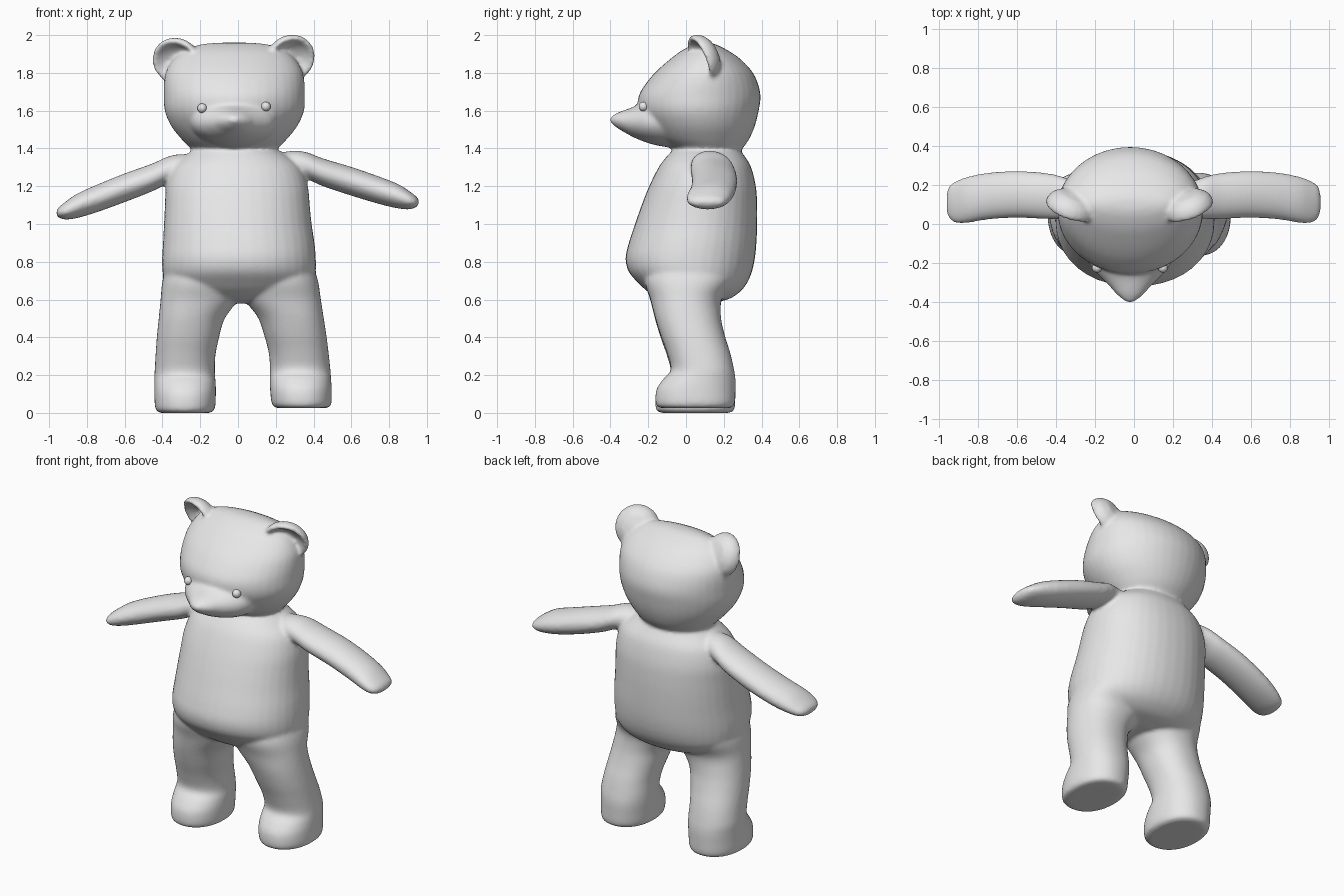
import bpy, bmesh, math
from mathutils import Vector

if "Cube" in bpy.data.objects:
    bpy.data.objects.remove(bpy.data.objects["Cube"])

grey = bpy.data.materials.new("plain_grey")
grey.diffuse_color = (0.8, 0.8, 0.8, 1)
grey.use_nodes = True
grey.node_tree.nodes["Principled BSDF"].inputs["Base Color"].default_value = grey.diffuse_color


def finish(bm, name):
    bmesh.ops.recalc_face_normals(bm, faces=bm.faces)
    me = bpy.data.meshes.new(name)
    bm.to_mesh(me)
    bm.free()
    ob = bpy.data.objects.new(name, me)
    bpy.context.collection.objects.link(ob)
    me.materials.append(grey)
    me.shade_smooth()
    return ob


def catmull(a, b, c, d, t):
    return [0.5 * (2*q + (r-p)*t + (2*p-5*q+4*r-s)*t*t + (3*q-p-3*r+s)*t**3)
            for p, q, r, s in zip(a, b, c, d)]


def loft(name, rings, axis="z", power=2.0, n=40, steps=4):
    """Rings are (position on axis, u min, u max, v min, v max)."""
    fine = []
    for i in range(len(rings) - 1):
        a, b, c = rings[max(i-1, 0)], rings[i], rings[i+1]
        d = rings[min(i+2, len(rings)-1)]
        fine += [catmull(a, b, c, d, k / steps) for k in range(steps)]
    fine.append(rings[-1])
    bm = bmesh.new()
    loops = []
    for p, u0, u1, v0, v1 in fine:
        loop = []
        for k in range(n):
            c, s = math.cos(2*math.pi*k/n), math.sin(2*math.pi*k/n)
            u = (u0+u1)/2 + (u1-u0)/2 * math.copysign(abs(c)**(2/power), c)
            v = (v0+v1)/2 + (v1-v0)/2 * math.copysign(abs(s)**(2/power), s)
            co = {"z": (u, v, p), "y": (u, p, v), "x": (p, u, v)}[axis]
            loop.append(bm.verts.new(co))
        loops.append(loop)
    for a, b in zip(loops, loops[1:]):
        for k in range(n):
            bm.faces.new((a[k], a[(k+1) % n], b[(k+1) % n], b[k]))
    bm.faces.new(loops[0])
    bm.faces.new(loops[-1])
    return finish(bm, name)


# Torso
parts = [loft("torso", [
    (.58, -.10, .12, -.05, .12), (.60, -.25, .27, -.13, .22),
    (.64, -.34, .36, -.20, .285), (.69, -.385, .40, -.255, .325),
    (.75, -.40, .412, -.305, .35), (.82, -.402, .412, -.32, .365),
    (.90, -.397, .405, -.303, .373), (1.0, -.392, .39, -.27, .377),
    (1.1, -.387, .38, -.235, .377), (1.2, -.38, .37, -.195, .37),
    (1.3, -.345, .335, -.145, .345), (1.36, -.28, .265, -.10, .31),
    (1.40, -.23, .20, -.06, .28), (1.44, -.20, .17, -.03, .25)], power=2.15)]

# Head and muzzle
parts.append(loft("head", [
    (1.36, -.20, .17, 0, .27), (1.40, -.25, .21, -.07, .30),
    (1.45, -.30, .26, -.15, .335), (1.52, -.355, .315, -.21, .365),
    (1.60, -.388, .35, -.25, .385), (1.68, -.393, .354, -.25, .395),
    (1.76, -.391, .351, -.20, .375), (1.82, -.376, .336, -.145, .34),
    (1.88, -.335, .295, -.075, .28), (1.92, -.28, .24, -.02, .22),
    (1.95, -.20, .16, .04, .16), (1.96, -.10, .06, .08, .12)]))
parts.append(loft("muzzle", [
    (-.05, -.26, .22, 1.40, 1.70), (-.15, -.25, .21, 1.415, 1.68),
    (-.22, -.22, .18, 1.435, 1.65), (-.28, -.165, .125, 1.46, 1.62),
    (-.32, -.125, .085, 1.482, 1.605), (-.36, -.09, .05, 1.505, 1.59),
    (-.39, -.055, .015, 1.53, 1.573), (-.403, -.03, -.01, 1.54, 1.563)],
    axis="y"))

# Legs: the right-hand one (+x) is mirrored, set further out and slightly higher
leg = [(0, -.41, -.15, -.13, .23), (.02, -.437, -.123, -.16, .257),
       (.10, -.443, -.117, -.157, .262), (.16, -.443, -.118, -.12, .262),
       (.21, -.442, -.122, -.08, .255), (.30, -.437, -.12, -.10, .235),
       (.40, -.43, -.10, -.135, .205), (.50, -.42, -.07, -.165, .185),
       (.60, -.41, 0, -.19, .19), (.70, -.40, .03, -.22, .25),
       (.80, -.37, .03, -.20, .25)]
parts.append(loft("left_leg", leg, power=2.2))
parts.append(loft("right_leg", [
    (z + .025*(1 - z/.8), .058 - .05*z - x1, .058 - .05*z - x0, y0, y1)
    for z, x0, x1, y0, y1 in leg], power=2.2))

# Arms: the left-hand one (-x) hangs a little lower
arm = [(.20, .05, .20, 1.27, 1.375), (.30, .03, .22, 1.25, 1.388),
       (.37, .025, .245, 1.235, 1.378), (.45, .025, .262, 1.20, 1.347),
       (.60, .032, .272, 1.15, 1.302), (.75, .022, .262, 1.105, 1.25),
       (.85, .005, .242, 1.082, 1.21), (.91, .005, .22, 1.078, 1.172),
       (.945, .03, .195, 1.09, 1.145), (.957, .07, .15, 1.105, 1.13)]
parts.append(loft("right_arm", arm, axis="x"))
parts.append(loft("left_arm", [
    (-x - .004, y0, y1, z0 - .06*x, z1 - .06*x)
    for x, y0, y1, z0, z1 in arm], axis="x"))

# Ears: dished discs turned outward and leaning forward
profile = [(0, -.025), (.05, -.02), (.085, -.002), (.11, .022), (.122, .028),
           (.133, .018), (.132, -.005), (.118, -.035), (.08, -.065), (0, -.08)]
for side, x, z in ((1, .277, 1.878), (-1, -.323, 1.862)):
    bm = bmesh.new()
    vs = [bm.verts.new((r, 0, w)) for r, w in profile]
    es = [bm.edges.new(e) for e in zip(vs, vs[1:])]
    bmesh.ops.spin(bm, geom=vs + es, axis=(0, 0, 1), cent=(0, 0, 0),
                   angle=2*math.pi, steps=32)
    bmesh.ops.remove_doubles(bm, verts=bm.verts, dist=1e-4)
    turn = Vector((side*.35, -1, -.42)).to_track_quat('Z', 'Y')
    for v in bm.verts:
        v.co = turn @ v.co + Vector((x, .09, z))
    parts.append(finish(bm, "ear"))

# Fuse the parts into one soft skin
bpy.ops.object.select_all(action='DESELECT')
for ob in parts:
    ob.select_set(True)
bpy.context.view_layer.objects.active = parts[0]
bpy.ops.object.join()
skin = parts[0]
skin.name = "bear_skin"
fuse = skin.modifiers.new("fuse", 'REMESH')
fuse.mode = 'VOXEL'
fuse.voxel_size = 0.011
fuse.use_smooth_shade = True
soften = skin.modifiers.new("soften", 'SMOOTH')
soften.factor = 0.5
soften.iterations = 8

# Eyes
for name, x, z in (("left_eye", -.19, 1.613), ("right_eye", .148, 1.622)):
    bm = bmesh.new()
    bmesh.ops.create_uvsphere(bm, u_segments=20, v_segments=12, radius=.025)
    bmesh.ops.translate(bm, verts=bm.verts, vec=(x, -.225, z))
    finish(bm, name)
